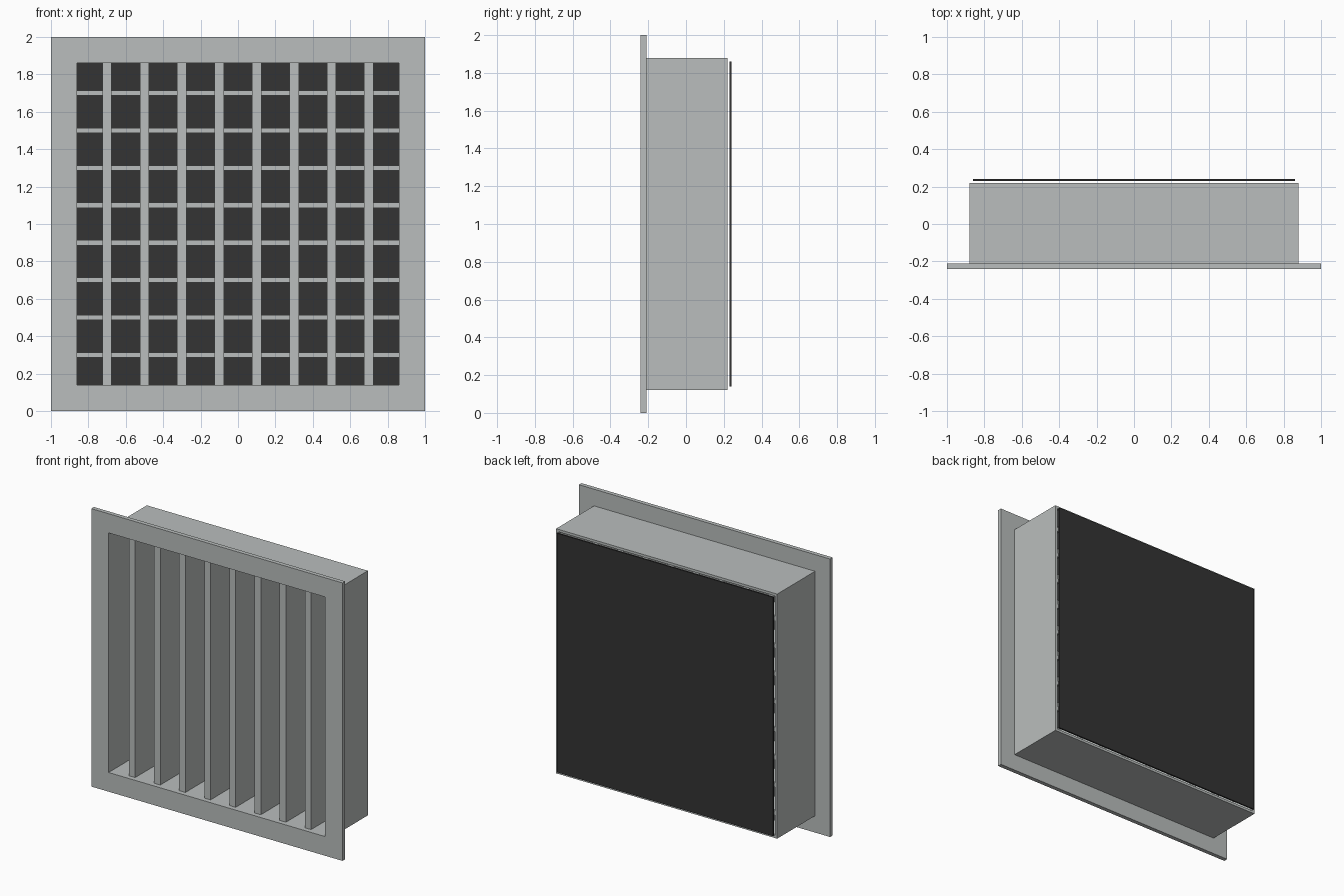
import bpy
import bmesh
from mathutils import Matrix, Vector

if "Cube" in bpy.data.objects:
    bpy.data.objects.remove(bpy.data.objects["Cube"])


def material(name, rgb):
    mat = bpy.data.materials.new(name)
    mat.diffuse_color = (*rgb, 1.0)
    mat.use_nodes = True
    mat.node_tree.nodes["Principled BSDF"].inputs["Base Color"].default_value = mat.diffuse_color
    return mat


GREY = material("light_grey_metal", (0.49, 0.515, 0.508))
DARK = material("dark_backing", (0.034, 0.034, 0.034))
CZ = 1.0  # height of the grille's centre


def finish(name, bm, mat):
    bmesh.ops.recalc_face_normals(bm, faces=bm.faces)
    mesh = bpy.data.meshes.new(name)
    bm.to_mesh(mesh)
    bm.free()
    mesh.materials.append(mat)
    obj = bpy.data.objects.new(name, mesh)
    bpy.context.collection.objects.link(obj)
    return obj


def add_box(bm, lo, hi):
    lo, hi = Vector(lo), Vector(hi)
    bmesh.ops.create_cube(bm, size=1, matrix=Matrix.Translation((lo + hi) / 2)
                          @ Matrix.Diagonal((*(hi - lo), 1)))


def square_ring(name, outer, inner, y0, y1, mat):
    """Square tube around the y axis with mitred corners."""
    bm = bmesh.new()
    corners = [(-1, -1), (1, -1), (1, 1), (-1, 1)]
    section = [(outer, y0), (outer, y1), (inner, y1), (inner, y0)]
    rings = [[bm.verts.new((sx * r, y, CZ + sz * r)) for r, y in section]
             for sx, sz in corners]
    for i in range(4):
        a, b = rings[i], rings[(i + 1) % 4]
        for j in range(4):
            k = (j + 1) % 4
            bm.faces.new((a[j], a[k], b[k], b[j]))
    return finish(name, bm, mat)


# Front flange and the duct sleeve behind it
square_ring("front_flange", 1.0, 0.862, -0.24, -0.21, GREY)
square_ring("duct_sleeve", 0.88, 0.862, -0.21, 0.22, GREY)

# Vertical blades in front, horizontal blades behind
centres = [-0.7 + 0.2 * i for i in range(8)]
bm = bmesh.new()
for c in centres:
    add_box(bm, (c - 0.025, -0.205, CZ - 0.862), (c + 0.025, 0.03, CZ + 0.862))
finish("vertical_blades", bm, GREY)

bm = bmesh.new()
for c in centres:
    add_box(bm, (-0.862, 0.035, CZ + c - 0.014), (0.862, 0.22, CZ + c + 0.014))
finish("horizontal_blades", bm, GREY)

# Dark backing sheet, just clear of the sleeve
bm = bmesh.new()
add_box(bm, (-0.86, 0.23, CZ - 0.86), (0.86, 0.24, CZ + 0.86))
finish("backing_sheet", bm, DARK)
